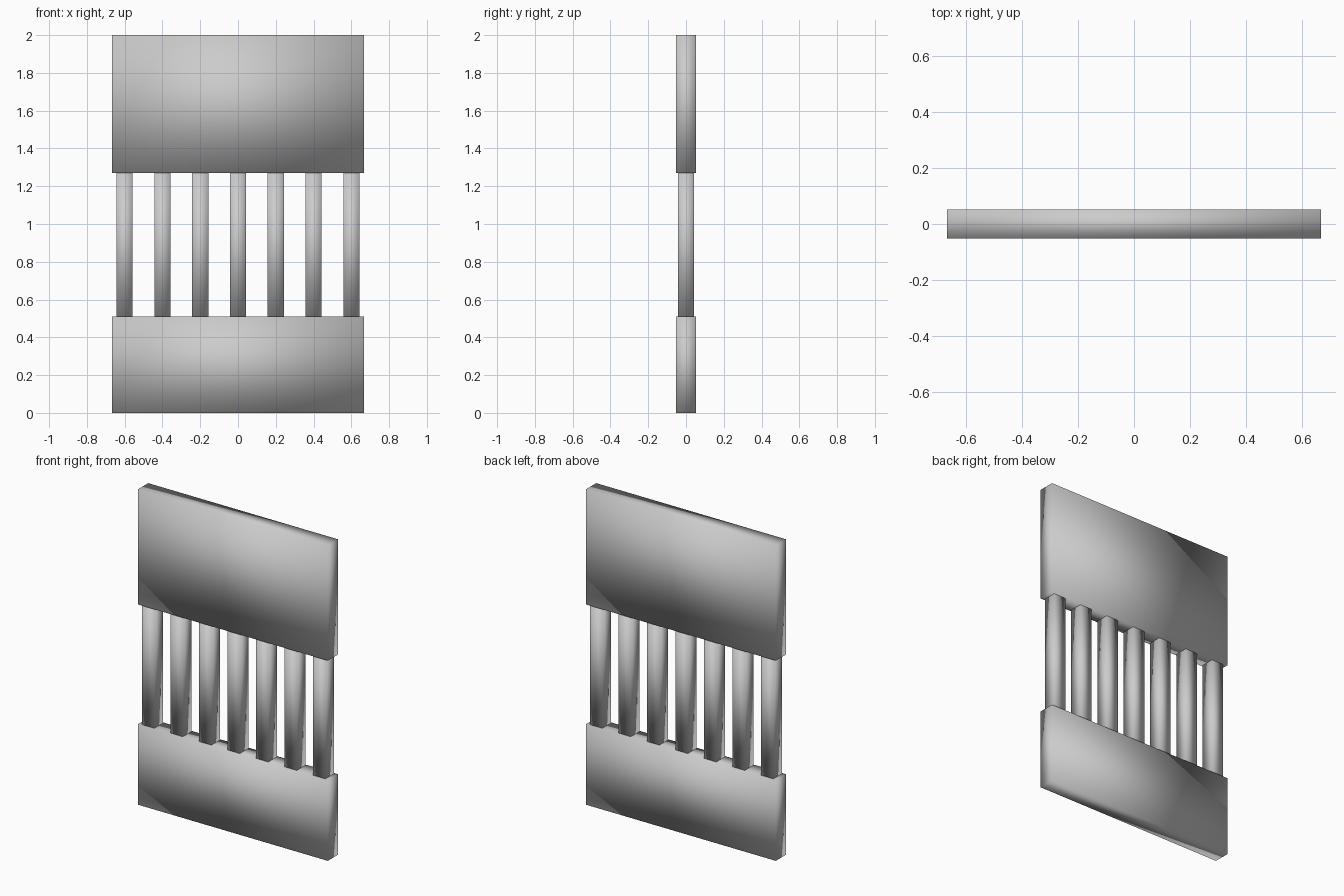
import bpy

if "Cube" in bpy.data.objects:
    bpy.data.objects.remove(bpy.data.objects["Cube"])

HALF_W = 0.667      # panel half width
HALF_D = 0.052      # panel half depth
LOW_TOP, HIGH_BOTTOM, TOP = 0.51, 1.27, 2.0
BAR = 0.085         # square bar thickness
BAR_COUNT, BAR_STEP = 7, 0.2


def box(name, x, width, depth, z0, z1):
    """Smooth-shaded box between heights z0 and z1, centred on y = 0."""
    bpy.ops.mesh.primitive_cube_add(size=1, location=(x, 0, (z0 + z1) / 2))
    obj = bpy.context.object
    obj.name = name
    obj.scale = (width, depth, z1 - z0)
    bpy.ops.object.transform_apply(location=False, rotation=False, scale=True)
    bpy.ops.object.shade_smooth()
    return obj


# Solid panels above and below the opening
box("lower_panel", 0, 2 * HALF_W, 2 * HALF_D, 0, LOW_TOP)
box("upper_panel", 0, 2 * HALF_W, 2 * HALF_D, HIGH_BOTTOM, TOP)

# Row of square upright bars
for i in range(BAR_COUNT):
    x = (i - (BAR_COUNT - 1) / 2) * BAR_STEP
    box(f"bar_{i + 1}", x, BAR, BAR, LOW_TOP, HIGH_BOTTOM)
